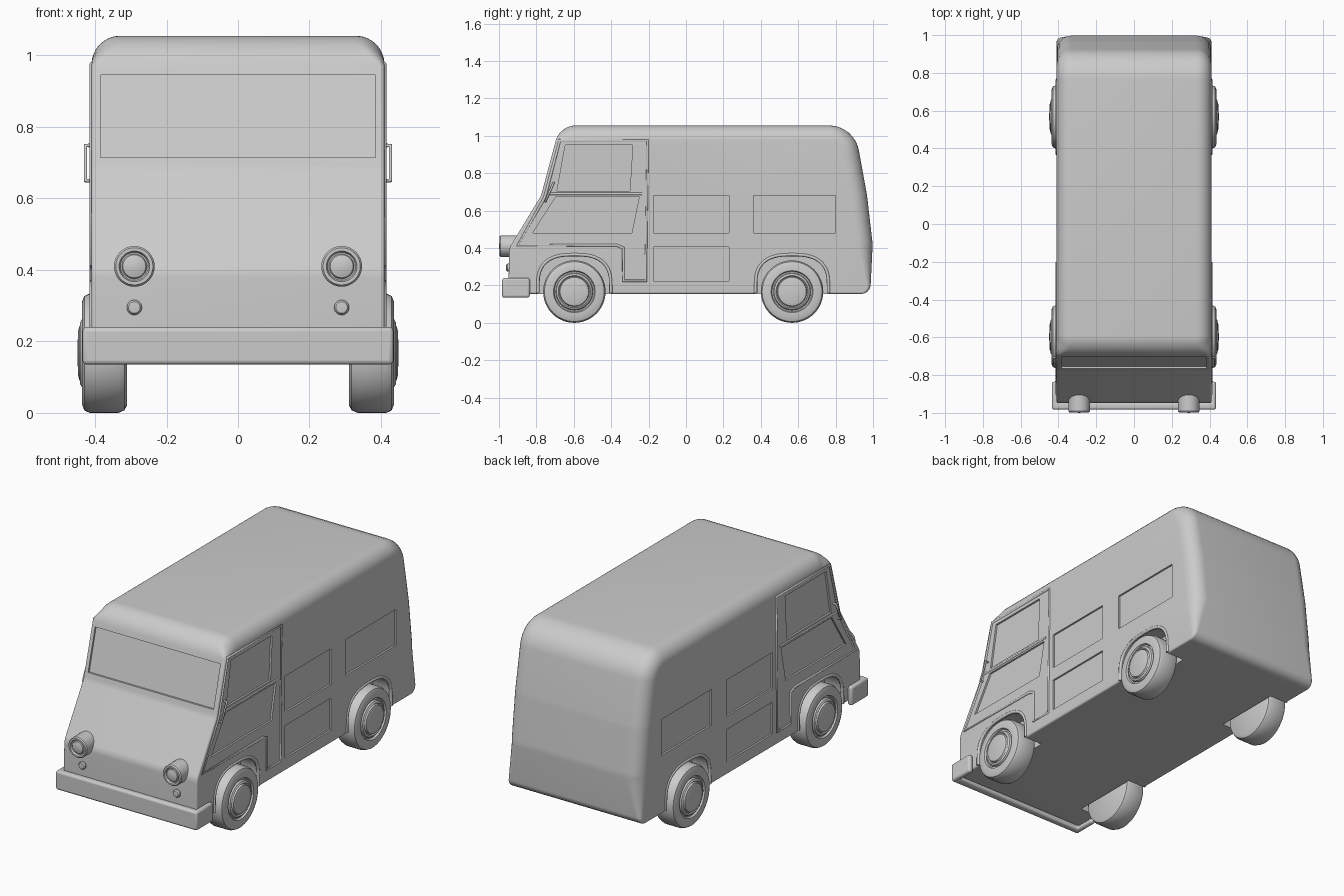
import bpy, bmesh, math
from mathutils import Vector, Matrix

cube = bpy.data.objects.get("Cube")
if cube:
    bpy.data.objects.remove(cube, do_unlink=True)

grey = bpy.data.materials.new("plain grey")
grey.use_nodes = True
grey.diffuse_color = (0.6, 0.6, 0.6, 1)
grey.node_tree.nodes["Principled BSDF"].inputs["Base Color"].default_value = (0.6, 0.6, 0.6, 1)
HALF = 0.41
SIDES = ((1, "left"), (-1, "right"))


def smooth(ob, angle=35):
    bpy.ops.object.select_all(action="DESELECT")
    ob.select_set(True)
    bpy.context.view_layer.objects.active = ob
    bpy.ops.object.shade_smooth_by_angle(angle=math.radians(angle))


def finish(name, bm):
    bmesh.ops.recalc_face_normals(bm, faces=bm.faces)
    me = bpy.data.meshes.new(name)
    bm.to_mesh(me)
    bm.free()
    me.materials.append(grey)
    ob = bpy.data.objects.new(name, me)
    bpy.context.collection.objects.link(ob)
    return ob


def prism(bm, outline, x0, x1):
    """Extrude a (y, z) outline along x."""
    face = bm.faces.new([bm.verts.new((x0, y, z)) for y, z in outline])
    ext = bmesh.ops.extrude_face_region(bm, geom=[face])["geom"]
    verts = [v for v in ext if isinstance(v, bmesh.types.BMVert)]
    bmesh.ops.translate(bm, verts=verts, vec=(x1 - x0, 0, 0))


def lathe(name, profile, matrix, steps=48):
    """Spin a (radius, height) profile around z, then place it."""
    bm = bmesh.new()
    vs = [bm.verts.new((r, 0, h)) for r, h in profile]
    es = [bm.edges.new(p) for p in zip(vs, vs[1:])]
    bmesh.ops.spin(bm, geom=vs + es, cent=(0, 0, 0), axis=(0, 0, 1),
                   angle=math.tau, steps=steps)
    bmesh.ops.remove_doubles(bm, verts=bm.verts, dist=1e-5)
    bmesh.ops.transform(bm, matrix=matrix, verts=bm.verts)
    ob = finish(name, bm)
    smooth(ob)
    return ob


def tube(name, points, radius, cyclic=False):
    cu = bpy.data.curves.new(name, "CURVE")
    cu.dimensions = "3D"
    cu.bevel_depth = radius
    cu.bevel_resolution = 2
    cu.use_fill_caps = True
    sp = cu.splines.new("POLY")
    sp.points.add(len(points) - 1)
    for p, co in zip(sp.points, points):
        p.co = (*co, 1)
    sp.use_cyclic_u = cyclic
    cu.materials.append(grey)
    ob = bpy.data.objects.new(name, cu)
    bpy.context.collection.objects.link(ob)


def fillet(corners, steps=8):
    """Round each (y, z, radius) corner of a closed outline."""
    out = []
    for i, (y, z, r) in enumerate(corners):
        p = Vector((y, z))
        a = (Vector(corners[i - 1][:2]) - p).normalized()
        b = (Vector(corners[(i + 1) % len(corners)][:2]) - p).normalized()
        half = a.angle(b) / 2
        centre = p + (a + b).normalized() * r / math.sin(half)
        start = p + a * r / math.tan(half) - centre
        end = p + b * r / math.tan(half) - centre
        for k in range(steps + 1):
            d = start.lerp(end, k / steps).normalized() * r
            out.append(centre + d)
    return out


# Body shell: side profile with soft roof and rear edges
outline = fillet([(-0.95, 0.155, 0.02), (-0.945, 0.40, 0.08), (-0.775, 0.68, 0.1),
                  (-0.675, 1.055, 0.11), (0.90, 1.055, 0.16), (0.968, 0.68, 0.4),
                  (0.998, 0.42, 0.25), (0.985, 0.155, 0.05)])


def edge_radius(p):
    start, span = (0.97, 0.07) if p.x < -0.5 else (0.155, 0.2)
    return 0.01 + 0.07 * min(1, max(0, (p.y - start) / span))


bm = bmesh.new()
count = len(outline)
rows = []
angles = [math.pi / 2 * k / 8 for k in range(9)]
for side, seq in ((1, angles), (-1, angles[::-1])):
    for a in seq:
        row = []
        for i, p in enumerate(outline):
            back = (p - outline[i - 1]).normalized()
            ahead = (outline[(i + 1) % count] - p).normalized()
            t = (back + ahead).normalized()
            r = edge_radius(p)
            q = p + Vector((t.y, -t.x)) * r * (1 - math.sin(a))
            row.append(bm.verts.new((side * (HALF - r * (1 - math.cos(a))), q.x, q.y)))
        rows.append(row)
for lo, hi in zip(rows, rows[1:]):
    for i in range(count):
        j = (i + 1) % count
        bm.faces.new((lo[i], lo[j], hi[j], hi[i]))
bm.faces.new(rows[0])
bm.faces.new(rows[-1])
body = finish("body", bm)


# Recesses: windscreen, door window, side panels and wheel arches
def rect(y0, y1, z0, z1):
    return [(y0, z0), (y1, z0), (y1, z1), (y0, z1)]


def arch(cy, wide=0.195, top=0.365, spring=0.2):
    pts = [(cy + wide, 0.1)]
    for k in range(21):
        a = math.pi * k / 20
        c, s = math.cos(a), math.sin(a)
        pts.append((cy + wide * math.copysign(abs(c) ** 0.75, c),
                    spring + (top - spring) * s ** 0.75))
    return pts + [(cy - wide, 0.1)]


AXLES = ((-0.597, "front"), (0.567, "rear"))
panels = [[(-0.69, 0.705), (-0.645, 0.95), (-0.285, 0.95), (-0.30, 0.705)],
          [(-0.82, 0.48), (-0.695, 0.675), (-0.25, 0.675), (-0.29, 0.48)],
          rect(-0.175, 0.23, 0.48, 0.68), rect(-0.175, 0.23, 0.225, 0.405),
          rect(0.36, 0.80, 0.48, 0.68)]
bm = bmesh.new()
for s, _ in SIDES:
    for p in panels:
        prism(bm, p, s * (HALF - 0.01), s * 0.5)
    for cy, _ in AXLES:
        prism(bm, arch(cy), s * 0.30, s * 0.5)
prism(bm, [(-0.755, 0.715), (-0.694, 0.945), (-0.8, 0.945), (-0.86, 0.715)], -0.385, 0.385)
cutter = finish("recess_cutter", bm)
cutter.hide_render = True
mod = body.modifiers.new("recesses", "BOOLEAN")
mod.operation = "DIFFERENCE"
mod.solver = "EXACT"
mod.object = cutter
bpy.context.view_layer.objects.active = body
bpy.ops.object.modifier_apply(modifier=mod.name)
bpy.data.objects.remove(cutter, do_unlink=True)
smooth(body, 30)

# Raised trims, arch lips and mirrors
door = [(-0.675, 0.975), (-0.205, 0.975), (-0.215, 0.225), (-0.335, 0.225),
        (-0.335, 0.40), (-0.37, 0.415), (-0.90, 0.415), (-0.755, 0.67)]
sill = [(-0.75, 0.69), (-0.235, 0.69)]
for s, side in SIDES:
    x = s * (HALF - 0.003)
    tube(side + "_door_trim", [(x, y, z) for y, z in door], 0.009, True)
    tube(side + "_window_sill", [(x, y, z) for y, z in sill], 0.007)
    for cy, end in AXLES:
        lip = [(x, y, max(z, 0.16)) for y, z in arch(cy)]
        tube(f"{side}_{end}_arch_lip", lip, 0.009)
    loop = [(0.40, -0.752, 0.65), (0.427, -0.752, 0.65),
            (0.427, -0.708, 0.748), (0.40, -0.708, 0.748)]
    tube(side + "_mirror_frame", [(s * a, b, c) for a, b, c in loop], 0.006)

# Wheels with tyre, rim and domed hub
wheel = [(0, 0.31), (0.145, 0.31), (0.16, 0.318), (0.167, 0.335), (0.167, 0.415),
         (0.16, 0.43), (0.145, 0.436), (0.112, 0.436), (0.107, 0.426), (0.10, 0.426),
         (0.096, 0.436), (0.086, 0.442), (0.080, 0.436), (0.076, 0.444),
         (0.06, 0.448), (0, 0.449)]
for s, side in SIDES:
    for cy, end in AXLES:
        place = Matrix.Translation((0, cy, 0.167)) @ Matrix.Rotation(s * math.pi / 2, 4, "Y")
        lathe(f"{side}_{end}_wheel", wheel, place)

# Headlamps and indicators, facing forward
lamp = [(0.057, -0.10), (0.057, 0.055), (0.052, 0.062), (0.043, 0.062), (0.039, 0.052),
        (0.035, 0.052), (0.032, 0.058), (0.02, 0.062), (0, 0.064)]
blinker = [(0.021, -0.04), (0.021, 0.018), (0.016, 0.025), (0, 0.027)]
for s, side in SIDES:
    for name, prof, z in (("headlamp", lamp, 0.41), ("indicator", blinker, 0.295)):
        place = Matrix.Translation((s * 0.29, -0.936, z)) @ Matrix.Rotation(math.pi / 2, 4, "X")
        lathe(f"{side}_{name}", prof, place, 32)

# Wrap-around front bumper
bm = bmesh.new()
half = [(0.435, -0.983), (0.435, -0.835), (0.405, -0.835), (0.405, -0.945)]
loop = half + [(-x, y) for x, y in reversed(half)]
face = bm.faces.new([bm.verts.new((x, y, 0.135)) for x, y in loop])
ext = bmesh.ops.extrude_face_region(bm, geom=[face])["geom"]
bmesh.ops.translate(bm, vec=(0, 0, 0.105),
                    verts=[v for v in ext if isinstance(v, bmesh.types.BMVert)])
bumper = finish("front_bumper", bm)
bev = bumper.modifiers.new("soft edges", "BEVEL")
bev.width = 0.012
bev.segments = 3
smooth(bumper, 40)
for poly in bumper.data.polygons:
    poly.use_smooth = True
bpy.ops.object.modifier_apply(modifier=bev.name)
smooth(bumper, 40)
